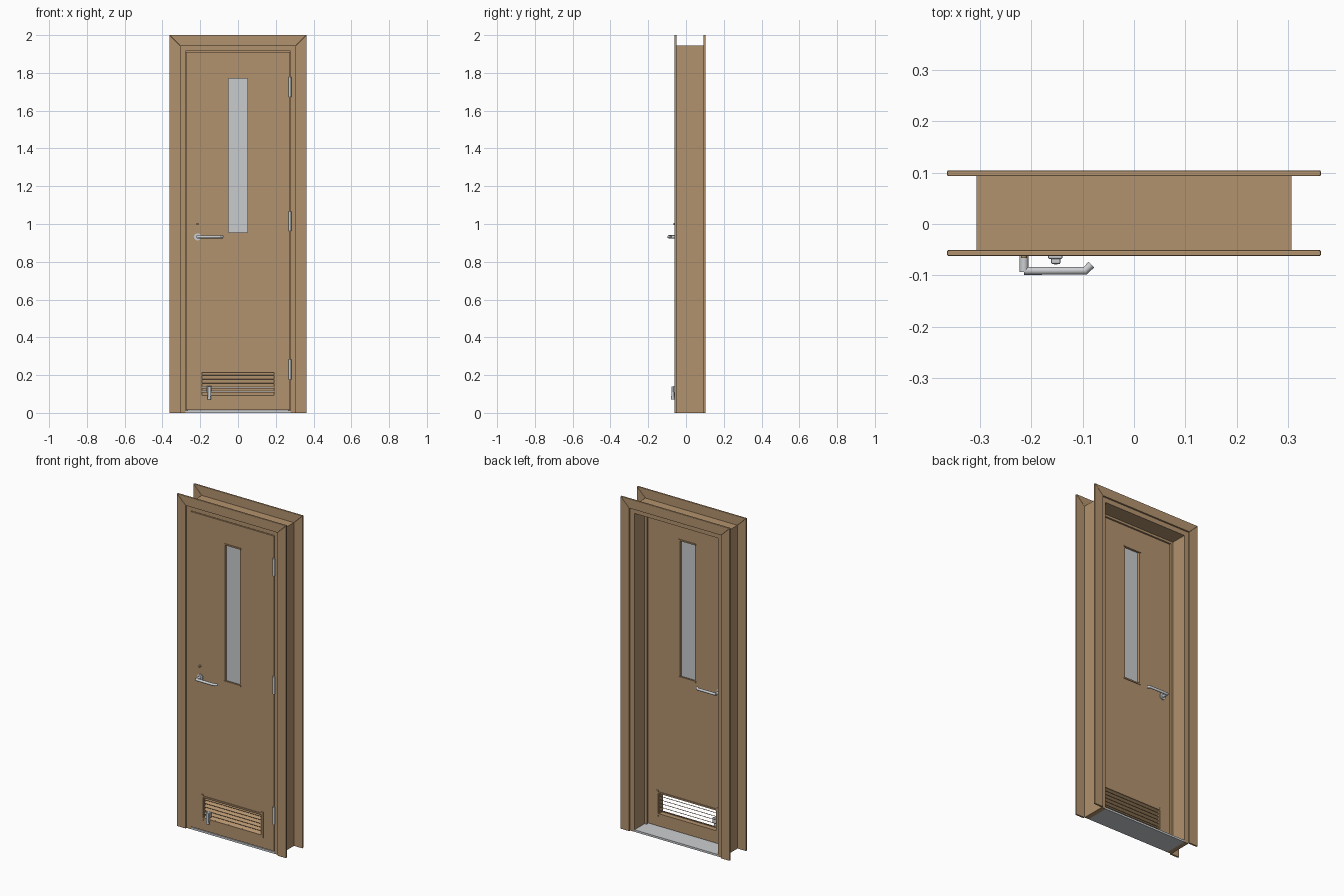
import bpy, bmesh, math
from mathutils import Vector, Matrix

cube = bpy.data.objects.get("Cube")
if cube:
    bpy.data.objects.remove(cube, do_unlink=True)


def material(name, rgb):
    m = bpy.data.materials.new(name)
    m.use_nodes = True
    m.diffuse_color = (*rgb, 1)
    m.node_tree.nodes["Principled BSDF"].inputs["Base Color"].default_value = (*rgb, 1)
    return m


WOOD = material("tan wood", (0.45, 0.29, 0.155))
METAL = material("light metal", (0.60, 0.62, 0.64))
GLASS = material("pale glass", (0.58, 0.60, 0.61))


def finish(bm, name, mat, bevel=0, smooth=False):
    bmesh.ops.recalc_face_normals(bm, faces=bm.faces)
    me = bpy.data.meshes.new(name)
    bm.to_mesh(me)
    bm.free()
    ob = bpy.data.objects.new(name, me)
    bpy.context.collection.objects.link(ob)
    me.materials.append(mat)
    if bevel:
        mod = ob.modifiers.new("soft_edges", "BEVEL")
        mod.width, mod.segments = bevel, 2
    if smooth:
        smooth_shade(ob)
    return ob


def smooth_shade(ob):
    bpy.ops.object.select_all(action="DESELECT")
    ob.select_set(True)
    bpy.context.view_layer.objects.active = ob
    bpy.ops.object.shade_smooth_by_angle(angle=math.radians(35))


def box(name, x, y, z, mat, bevel=0, tilt=0):
    bm = bmesh.new()
    size = [b - a for a, b in (x, y, z)]
    mid = Vector([(a + b) / 2 for a, b in (x, y, z)])
    bmesh.ops.create_cube(bm, size=1, matrix=Matrix.Translation(mid)
                          @ Matrix.Rotation(tilt, 4, "X") @ Matrix.Diagonal((*size, 1)))
    return finish(bm, name, mat, bevel)


def extrude(bm, depth):
    out = bmesh.ops.extrude_face_region(bm, geom=bm.faces[:])
    moved = [v for v in out["geom"] if isinstance(v, bmesh.types.BMVert)]
    bmesh.ops.translate(bm, verts=moved, vec=depth)


def board(name, outline, y, mat, bevel=0):
    """Outline in x and z, extruded through the y range."""
    bm = bmesh.new()
    bm.faces.new([bm.verts.new((px, y[0], pz)) for px, pz in outline])
    extrude(bm, (0, y[1] - y[0], 0))
    return finish(bm, name, mat, bevel)


def rod(name, start, end, r, mat, sides=24):
    a, b = Vector(start), Vector(end)
    turn = (b - a).to_track_quat("Z", "Y").to_matrix().to_4x4()
    bm = bmesh.new()
    bmesh.ops.create_cone(bm, cap_ends=True, segments=sides, radius1=r, radius2=r,
                          depth=(b - a).length,
                          matrix=Matrix.Translation((a + b) / 2) @ turn)
    return finish(bm, name, mat, smooth=True)


# Main dimensions
OUT, IN, OPEN = 0.363, 0.305, 0.278
TOP, HEAD, SOFFIT = 2.0, 1.943, 1.915
FRONT, BACK = -0.052, -0.015
JAMB_Y = (-0.051, 0.093)
MID = (FRONT + BACK) / 2
LITE_X, LITE_Z = 0.05, (0.95, 1.775)
VENT_X, VENT_Z = 0.19, (0.09, 0.22)

# Mitred casings on both faces
for face, y in (("front", (-0.062, -0.051)), ("back", (0.093, 0.104))):
    for side, s in (("left", 1), ("right", -1)):
        board(f"{face}_casing_{side}", [(s * OUT, 0), (s * IN, 0), (s * IN, HEAD), (s * OUT, TOP)],
              y, WOOD, 0.002)
    board(f"{face}_casing_head", [(-OUT, TOP), (OUT, TOP), (IN, HEAD), (-IN, HEAD)], y, WOOD, 0.002)

# Jambs, stops and threshold
STOP_Y = (BACK + 0.001, BACK + 0.011)
for side, s in (("left", 1), ("right", -1)):
    box(f"jamb_{side}", sorted((s * OPEN, s * 0.306)), JAMB_Y, (0, HEAD + 0.002), WOOD)
    box(f"stop_{side}", sorted((s * OPEN, s * 0.264)), STOP_Y, (0.012, SOFFIT), WOOD)
box("jamb_head", (-OPEN, OPEN), JAMB_Y, (SOFFIT, HEAD + 0.002), WOOD)
box("stop_head", (-0.264, 0.264), STOP_Y, (SOFFIT - 0.014, SOFFIT), WOOD)
box("threshold", (-OPEN, OPEN), JAMB_Y, (0, 0.012), METAL)

# Door leaf: a grid of panels, leaving the window and vent open
xs = [-0.275, -VENT_X, -LITE_X, LITE_X, VENT_X, 0.275]
zs = [0.016, *VENT_Z, *LITE_Z, SOFFIT - 0.004]
bm = bmesh.new()
grid = [[bm.verts.new((x, FRONT, z)) for z in zs] for x in xs]
for i in range(len(xs) - 1):
    for j in range(len(zs) - 1):
        vent = j == 1 and 1 <= i <= 3
        lite = j == 3 and i == 2
        if not (vent or lite):
            bm.faces.new((grid[i][j], grid[i + 1][j], grid[i + 1][j + 1], grid[i][j + 1]))
extrude(bm, (0, BACK - FRONT, 0))
loose = [v for v in bm.verts if not v.link_faces]
bmesh.ops.delete(bm, geom=loose, context="VERTS")
finish(bm, "door_leaf", WOOD)

# Window glass with beads above and below
box("window_glass", (-LITE_X, LITE_X), (MID - 0.004, MID + 0.004), LITE_Z, GLASS)
for face, y in (("front", (FRONT - 0.004, FRONT + 0.006)), ("back", (BACK - 0.006, BACK + 0.004))):
    for end, z in zip(("bottom", "top"), LITE_Z):
        box(f"window_bead_{face}_{end}", (-0.057, 0.057), y, (z - 0.004, z + 0.004), WOOD)

    # Vent frame on each face
    for end, z in zip(("bottom", "top"), VENT_Z):
        box(f"vent_rail_{face}_{end}", (-0.203, 0.203), y, (z - 0.006, z + 0.003), WOOD)
    for side, s in (("left", 1), ("right", -1)):
        box(f"vent_stile_{face}_{side}", sorted((s * 0.193, s * 0.205)), y, (0.075, 0.232), WOOD)

# Sloping vent slats, low at the front
SLATS = 6
pitch = (VENT_Z[1] - VENT_Z[0]) / SLATS
for i in range(SLATS):
    z = VENT_Z[0] + pitch * (i + 0.5)
    box(f"vent_slat_{i + 1}", (-VENT_X, VENT_X), (MID - 0.018, MID + 0.018),
        (z - 0.0015, z + 0.0015), WOOD, tilt=math.radians(30))


# Lever handle on each face, reflected through the leaf
def lever_handle(face, to_y):
    x, z = -0.214, 0.932
    rod(f"{face}_handle_rose", (x, to_y(FRONT), z), (x, to_y(FRONT - 0.006), z), 0.019, METAL, 32)
    rod(f"{face}_handle_post", (x, to_y(FRONT), z), (x, to_y(-0.093), z), 0.0085, METAL)
    cu = bpy.data.curves.new(f"{face}_handle_lever", "CURVE")
    cu.dimensions = "3D"
    cu.bevel_depth, cu.bevel_resolution, cu.use_fill_caps = 0.0078, 4, True
    path = [(x, -0.091), (-0.095, -0.091), (-0.083, -0.079)]
    line = cu.splines.new("POLY")
    line.points.add(len(path) - 1)
    for p, (px, py) in zip(line.points, path):
        p.co = (px, to_y(py), z, 1)
    cu.materials.append(METAL)
    ob = bpy.data.objects.new(f"{face}_handle_lever", cu)
    bpy.context.collection.objects.link(ob)
    bpy.ops.object.select_all(action="DESELECT")
    ob.select_set(True)
    bpy.context.view_layer.objects.active = ob
    bpy.ops.object.convert(target="MESH")
    smooth_shade(bpy.context.view_layer.objects.active)


lever_handle("front", lambda y: y)
lever_handle("back", lambda y: 2 * MID - y)

# Small lock button above the front handle
rod("lock_button", (-0.214, FRONT, 1.0), (-0.214, -0.066, 1.0), 0.006, WOOD, 16)

# Hinges
for i, z in enumerate((0.23, 1.015, 1.725)):
    rod(f"hinge_{i + 1}", (0.275, -0.054, z - 0.052), (0.275, -0.054, z + 0.052), 0.007, METAL, 16)

# Kick-down door holder
box("holder_bracket", (-0.167, -0.139), (FRONT - 0.016, FRONT), (0.108, 0.142), METAL, 0.003)
box("holder_arm", (-0.161, -0.143), (-0.078, -0.062), (0.085, 0.14), METAL, 0.003)
rod("holder_foot", (-0.152, -0.07, 0.072), (-0.152, -0.07, 0.09), 0.009, METAL, 16)
